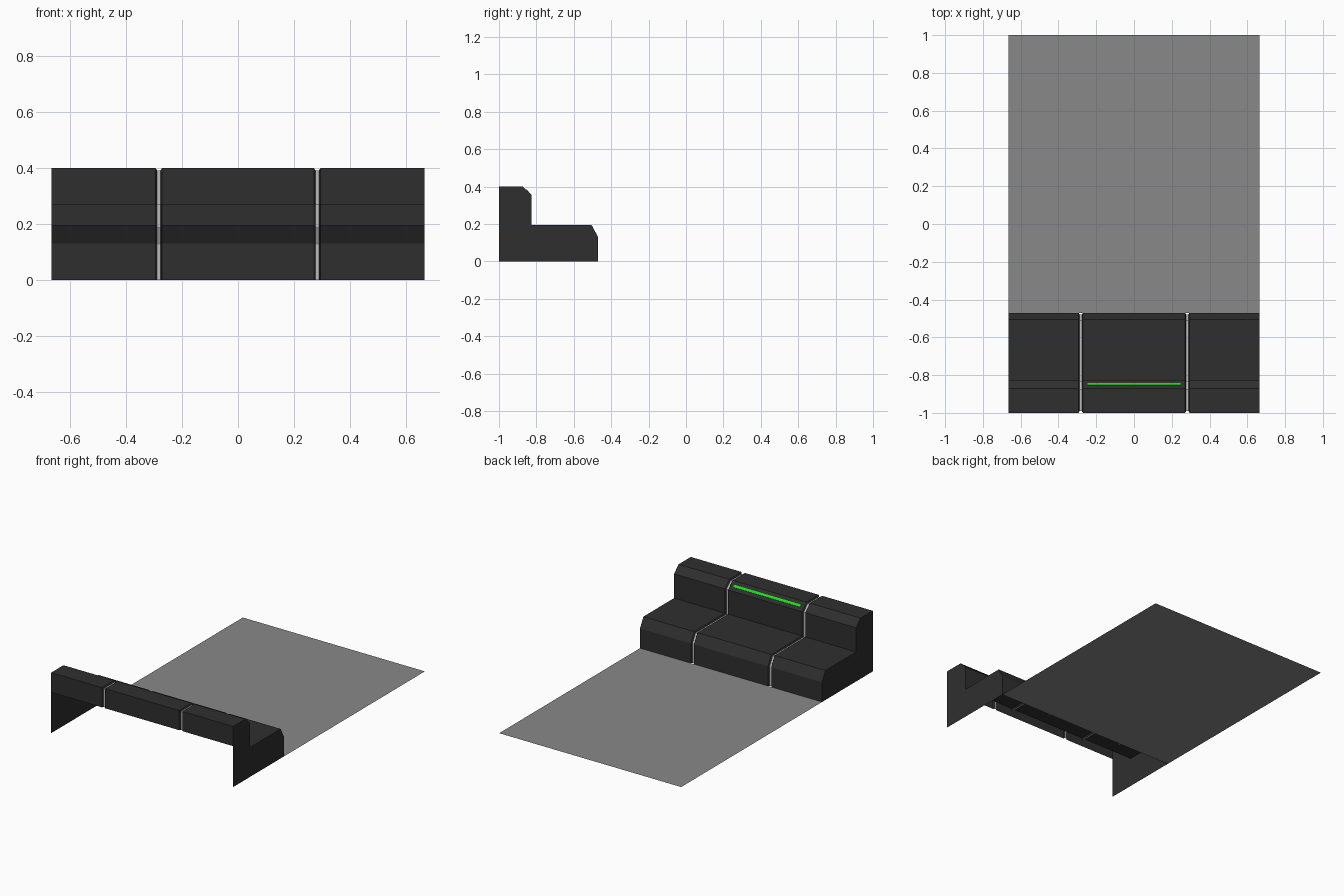
import bpy
import bmesh
from mathutils import Vector

if "Cube" in bpy.data.objects:
    bpy.data.objects.remove(bpy.data.objects["Cube"])


def material(name, rgb):
    m = bpy.data.materials.new(name)
    m.use_nodes = True
    m.diffuse_color = (*rgb, 1)
    m.node_tree.nodes["Principled BSDF"].inputs["Base Color"].default_value = (*rgb, 1)
    return m


charcoal = material("charcoal", (0.028, 0.028, 0.028))
silver = material("silver_seam", (0.5, 0.5, 0.5))
green = material("green_light", (0.01, 0.75, 0.01))
grey = material("floor_grey", (0.25, 0.25, 0.25))


def make_object(name, bm, *mats):
    mesh = bpy.data.meshes.new(name)
    bm.to_mesh(mesh)
    bm.free()
    for m in mats:
        mesh.materials.append(m)
    obj = bpy.data.objects.new(name, mesh)
    bpy.context.collection.objects.link(obj)
    return obj


def polygon(name, points, mat):
    bm = bmesh.new()
    bm.faces.new([bm.verts.new(p) for p in points])
    return make_object(name, bm, mat)


HALF = 0.665
FRONT = -0.47

# Stepped bench section as (y, z), from the lower back edge over to the floor
profile = [Vector(p) for p in [(-1, 0.27), (-1, 0.4), (-0.872, 0.4), (-0.825, 0.355),
                               (-0.825, 0.195), (-0.505, 0.195), (FRONT, 0.13), (FRONT, 0)]]


def inward(a, b):
    d = (b - a).normalized()
    return Vector((d.y, -d.x))


def inset_profile(depth):
    """Move the section inwards with mitred corners."""
    normals = [inward(a, b) for a, b in zip(profile, profile[1:])]
    result = []
    for i, p in enumerate(profile):
        n0 = normals[max(i - 1, 0)]
        n1 = normals[min(i, len(normals) - 1)]
        result.append(p + (n0 + n1) * depth / (1 + n0.dot(n1)))
    return result


# Bench skin with two recessed seams
SEAM, OPENING, BOTTOM, DEPTH = 0.282, 0.012, 0.006, 0.009
stations = [(-HALF, 0)]
for c in (-SEAM, SEAM):
    stations += [(c - OPENING, 0), (c - BOTTOM, DEPTH), (c + BOTTOM, DEPTH), (c + OPENING, 0)]
stations.append((HALF, 0))

bm = bmesh.new()
rings = [[bm.verts.new((x, p.x, p.y)) for p in inset_profile(d)] for x, d in stations]
for k, (r0, r1) in enumerate(zip(rings, rings[1:])):
    seam_floor = stations[k][1] > 0 and stations[k + 1][1] > 0
    for i in range(len(profile) - 1):
        f = bm.faces.new((r0[i], r1[i], r1[i + 1], r0[i + 1]))
        f.material_index = int(seam_floor)
make_object("bench_shell", bm, charcoal, silver)

# End panels reach the ground
outline = [Vector((-1, 0))] + profile[1:]
polygon("right_end_panel", [(-HALF, p.x, p.y) for p in reversed(outline)], charcoal)
polygon("left_end_panel", [(HALF, p.x, p.y) for p in outline], charcoal)
for name in ("right_end_panel", "left_end_panel"):
    mesh = bpy.data.objects[name].data
    side = -1 if name.startswith("right") else 1
    if mesh.polygons[0].normal.x * side < 0:
        mesh.flip_normals()

# Floor sheet in front of the bench
polygon("floor", [(-HALF, FRONT, 0), (HALF, FRONT, 0), (HALF, 1, 0), (-HALF, 1, 0)], grey)

# Light strip along the backrest chamfer
a, b = profile[2], profile[3]
slope = (b - a).normalized()
out = -inward(a, b)
centre = (a + b) / 2 + out * 0.001
bm = bmesh.new()
bmesh.ops.create_cube(bm, size=1)
for v in bm.verts:
    p = centre + slope * v.co.y * 0.016 + out * v.co.z * 0.004
    v.co = (v.co.x * 0.49, p.x, p.y)
bmesh.ops.recalc_face_normals(bm, faces=bm.faces)
make_object("light_strip", bm, green)
